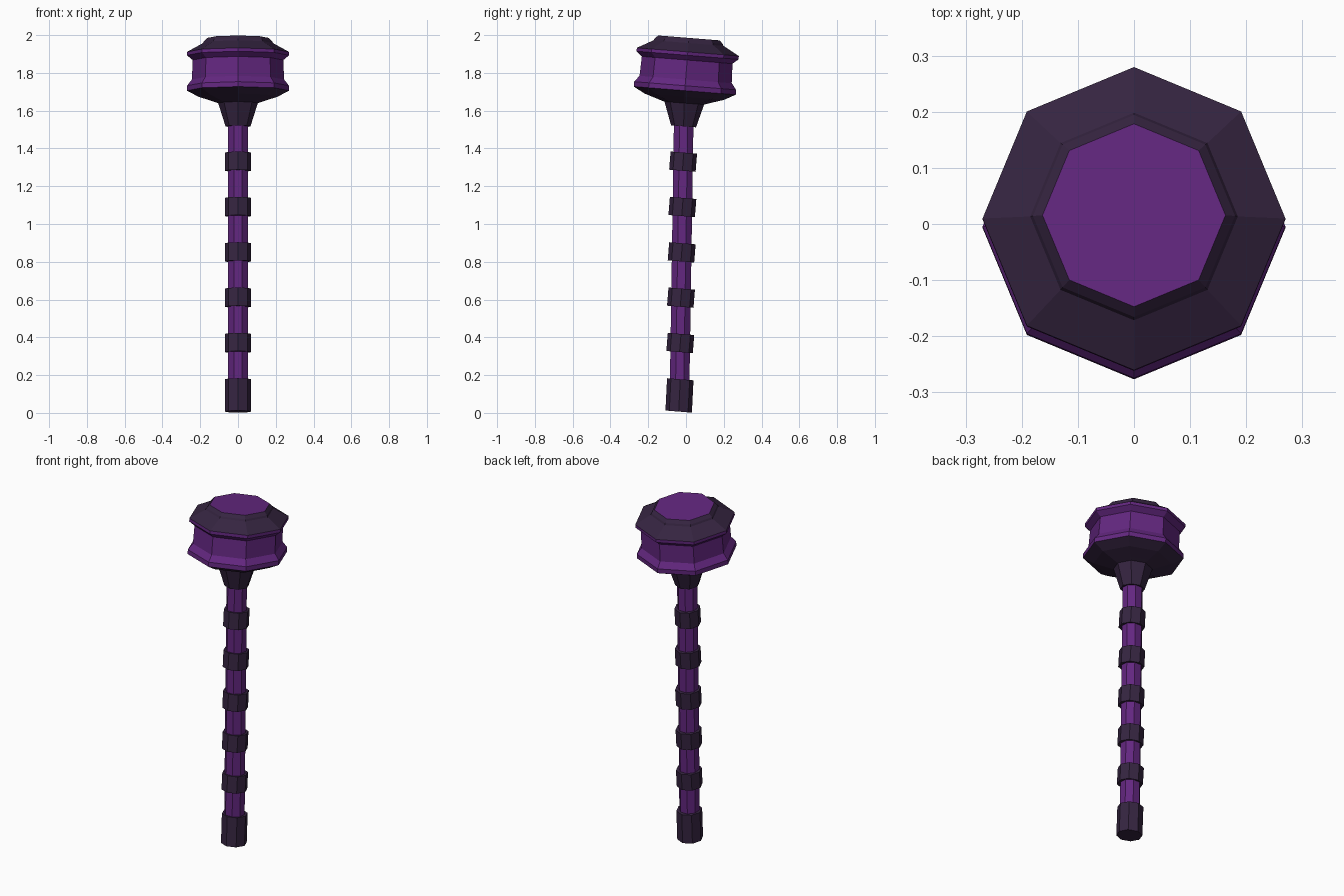
import bpy, bmesh, math

if "Cube" in bpy.data.objects:
    bpy.data.objects.remove(bpy.data.objects["Cube"])

TILT = 0.08  # whole mace leans slightly about x


def material(name, col):
    m = bpy.data.materials.new(name)
    m.diffuse_color = (*col, 1)
    m.use_nodes = True
    m.node_tree.nodes["Principled BSDF"].inputs["Base Color"].default_value = m.diffuse_color
    return m


PURPLE = material("purple", (0.125, 0.02, 0.215))
DARK = material("dark violet", (0.036, 0.018, 0.052))


def lathe(name, profile, mats, base_y, base_z, lean, phase=0.0, purple_bands=(), purple_cap=False):
    """Eight-sided stack of (radius, z) rings; its axis passes base_y at base_z."""
    bm = bmesh.new()
    rings = []
    for r, z in profile:
        ring = []
        for i in range(8):
            a = math.tau * i / 8 + phase
            y = r * math.sin(a)
            ring.append(bm.verts.new((r * math.cos(a), y + base_y + (z - base_z) * lean, z - y * TILT)))
        rings.append(ring)
    for k in range(len(rings) - 1):
        for i in range(8):
            j = (i + 1) % 8
            f = bm.faces.new((rings[k][i], rings[k][j], rings[k + 1][j], rings[k + 1][i]))
            f.material_index = 1 if k in purple_bands else 0
    bm.faces.new(rings[0][::-1])
    cap = bm.faces.new(rings[-1])
    cap.material_index = 1 if purple_cap else 0
    me = bpy.data.meshes.new(name)
    bm.to_mesh(me)
    bm.free()
    for m in mats:
        me.materials.append(m)
    ob = bpy.data.objects.new(name, me)
    bpy.context.collection.objects.link(ob)
    return ob


def axis_y(z):
    return -0.036 + 0.0155 * z


# Shaft, flat side facing front
lathe("shaft", [(0.056, 0.1), (0.056, 1.58)], [PURPLE], axis_y(0), 0, 0.0155, math.pi / 8)

# Grip bands
for n in range(5):
    c = 0.37 + 0.24 * n
    lathe(f"grip_band_{n + 1}", [(0.07, c - 0.048), (0.07, c + 0.048)], [DARK], axis_y(c), c, TILT)

# Pommel
lathe("pommel", [(0.07, 0.007), (0.07, 0.178)], [DARK], axis_y(0.09), 0.09, 0.05)

# Flared collar below the head
lathe("collar", [(0.066, 1.517), (0.108, 1.65)], [DARK], -0.013, 1.517, 0.03)

# Head: dark bowl, concave purple drum, dark stepped crown, purple cap
head = [(0.105, 1.64), (0.135, 1.65), (0.21, 1.674), (0.27, 1.706),
        (0.27, 1.732), (0.244, 1.765), (0.24, 1.868), (0.27, 1.893),
        (0.27, 1.911), (0.185, 1.958), (0.18, 1.968), (0.163, 1.985)]
lathe("head", head, [DARK, PURPLE], 0.0, 1.79, TILT,
      purple_bands=(3, 4, 5, 6, 7), purple_cap=True)
